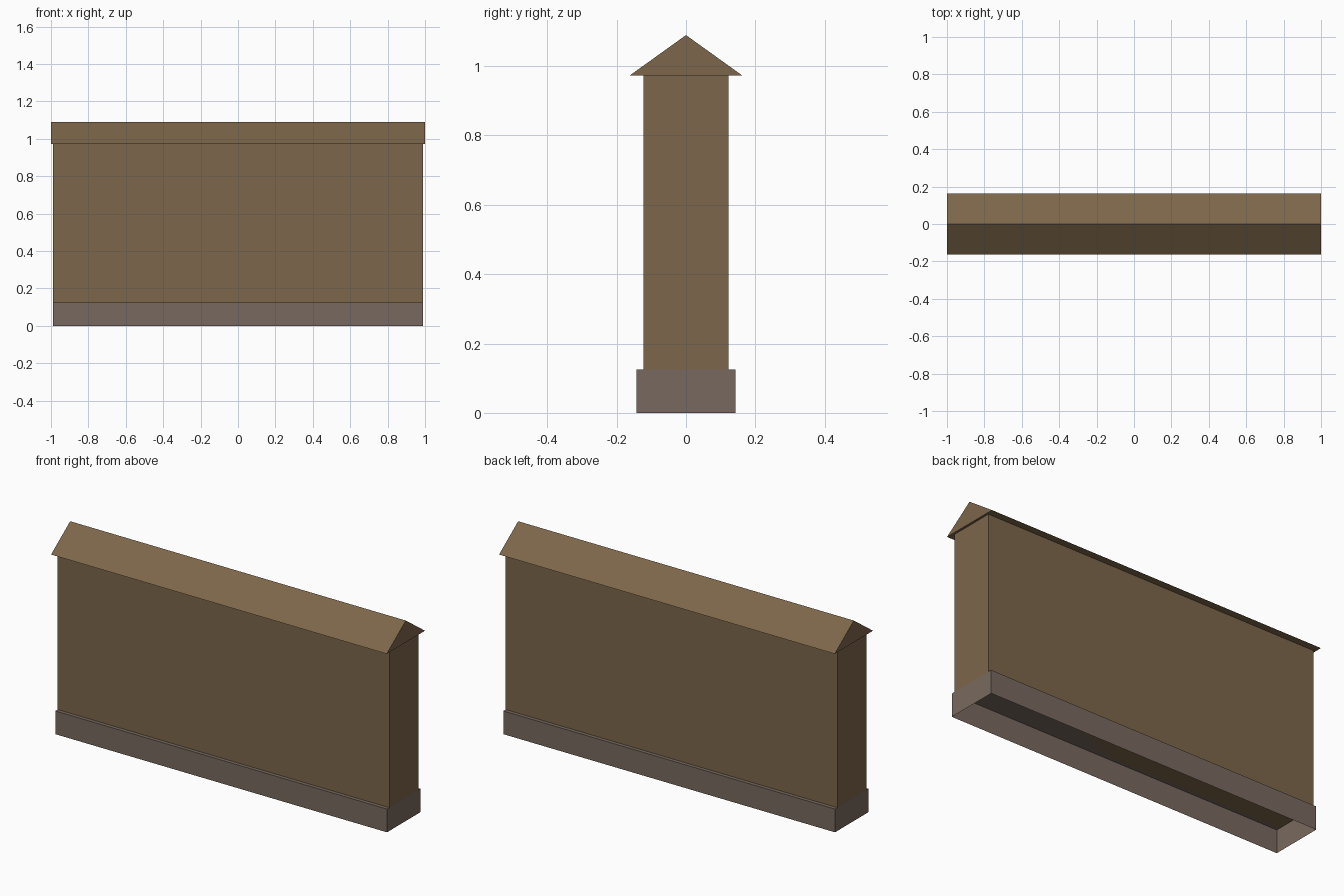
import bpy
import bmesh

if "Cube" in bpy.data.objects:
    bpy.data.objects.remove(bpy.data.objects["Cube"])


def material(name, rgb):
    m = bpy.data.materials.new(name)
    m.diffuse_color = (*rgb, 1.0)
    m.use_nodes = True
    m.node_tree.nodes["Principled BSDF"].inputs["Base Color"].default_value = m.diffuse_color
    return m


def extrude_x(name, profile, half_len, mat, open_bottom=False):
    """Prism along x from a closed (y, z) profile."""
    bm = bmesh.new()
    ends = [[bm.verts.new((x, y, z)) for y, z in profile]
            for x in (-half_len, half_len)]
    bm.faces.new(ends[0])
    bm.faces.new(ends[1])
    n = len(profile)
    for i in range(n):
        j = (i + 1) % n
        bm.faces.new((ends[0][i], ends[0][j], ends[1][j], ends[1][i]))
    bmesh.ops.recalc_face_normals(bm, faces=bm.faces)
    if open_bottom:
        low = [f for f in bm.faces if f.normal.z < -0.9]
        bmesh.ops.delete(bm, geom=low, context='FACES_ONLY')
    mesh = bpy.data.meshes.new(name)
    bm.to_mesh(mesh)
    bm.free()
    mesh.materials.append(mat)
    obj = bpy.data.objects.new(name, mesh)
    bpy.context.collection.objects.link(obj)
    return obj


def rect(half_w, z0, z1):
    return [(-half_w, z0), (half_w, z0), (half_w, z1), (-half_w, z1)]


clay = material("clay_brown", (0.205, 0.133, 0.069))
stone = material("stone_grey", (0.188, 0.141, 0.114))

# Stone footing, hollow underneath
extrude_x("wall_base", rect(0.143, 0.0, 0.125), 0.988, stone, open_bottom=True)

# Main wall
extrude_x("wall_body", rect(0.123, 0.125, 0.972), 0.988, clay)

# Gabled coping with a small overhang
extrude_x("wall_coping", [(-0.163, 0.972), (0.163, 0.972), (0.0, 1.089)], 1.0, clay)
